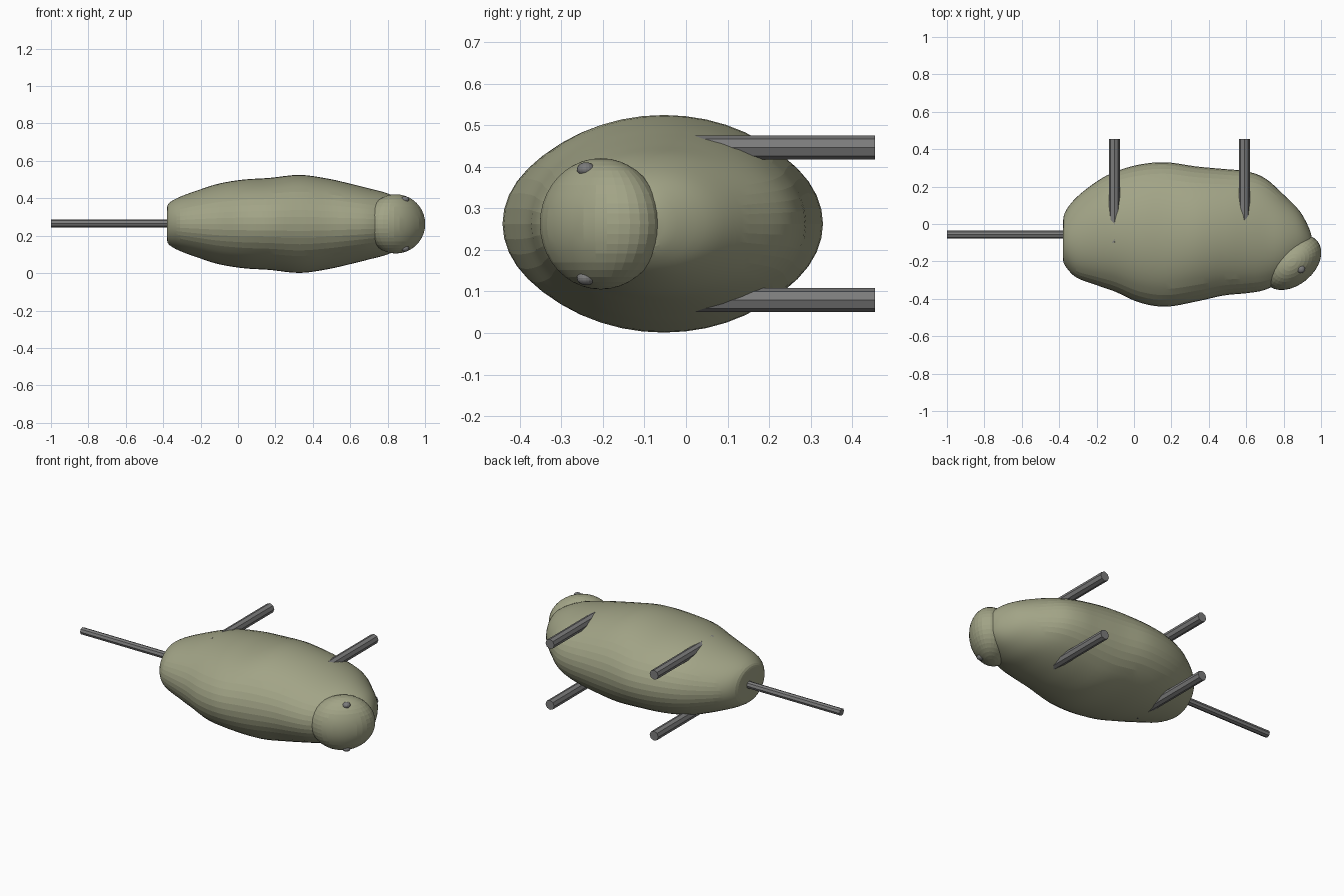
import bpy, bmesh, math
from mathutils import Vector, Matrix

cube = bpy.data.objects.get("Cube")
if cube:
    bpy.data.objects.remove(cube, do_unlink=True)

MID = 0.263  # height of the symmetry plane


def material(name, rgb):
    m = bpy.data.materials.new(name)
    m.use_nodes = True
    m.diffuse_color = (*rgb, 1)
    m.node_tree.nodes["Principled BSDF"].inputs["Base Color"].default_value = (*rgb, 1)
    return m


olive = material("olive", (0.36, 0.37, 0.24))
grey = material("grey", (0.2, 0.2, 0.2))


def finish(name, bm, mat):
    bmesh.ops.recalc_face_normals(bm, faces=bm.faces[:])
    me = bpy.data.meshes.new(name)
    bm.to_mesh(me)
    bm.free()
    me.materials.append(mat)
    ob = bpy.data.objects.new(name, me)
    bpy.context.collection.objects.link(ob)
    return ob


def rod(name, start, end, radius):
    a, b = Vector(start), Vector(end)
    bm = bmesh.new()
    bmesh.ops.create_cone(bm, cap_ends=True, segments=8, radius1=radius,
                          radius2=radius, depth=(b - a).length)
    turn = Vector((0, 0, 1)).rotation_difference(b - a).to_matrix().to_4x4()
    bm.transform(Matrix.Translation((a + b) / 2) @ turn)
    return finish(name, bm, grey)


def ellipsoid(name, centre, radii, angle, mat, u, v):
    bm = bmesh.new()
    bmesh.ops.create_uvsphere(bm, u_segments=u, v_segments=v, radius=1)
    bm.transform(Matrix.Translation(centre) @ Matrix.Rotation(angle, 4, "Z")
                 @ Matrix.Diagonal((*radii, 1)))
    return finish(name, bm, mat)


def spline(p, q, r, s, t):
    return (q * 2 + (r - p) * t + (p * 2 - q * 5 + r * 4 - s) * t * t
            + (q * 3 - p - r * 3 + s) * t ** 3) / 2


# Body: cross-sections as x, underside y, back y, half width
stations = [Vector(s) for s in (
    (-0.38, -0.01, -0.18, 0.075), (-0.37, 0.06, -0.22, 0.11),
    (-0.31, 0.14, -0.285, 0.145), (-0.2, 0.227, -0.327, 0.185),
    (-0.1, 0.28, -0.362, 0.216), (0.03, 0.318, -0.42, 0.237),
    (0.17, 0.33, -0.442, 0.246), (0.33, 0.308, -0.415, 0.262),
    (0.48, 0.294, -0.382, 0.242), (0.6, 0.282, -0.37, 0.215),
    (0.7, 0.245, -0.352, 0.19), (0.8, 0.157, -0.3, 0.163),
    (0.885, 0.07, -0.225, 0.12), (0.935, -0.02, -0.16, 0.07),
    (0.95, -0.07, -0.11, 0.025))]
STEPS, SIDES = 4, 44
sections = []
last = len(stations) - 1
for i in range(last):
    four = [stations[min(max(i + k, 0), last)] for k in (-1, 0, 1, 2)]
    sections += [spline(*four, t / STEPS) for t in range(STEPS)]
sections.append(stations[last])

bm = bmesh.new()
rings = []
for x, low, high, half in sections:
    ring = []
    for k in range(SIDES):
        a = math.tau * k / SIDES
        y = (low + high) / 2 + (low - high) / 2 * math.cos(a)
        ring.append(bm.verts.new((x, y, MID + half * math.sin(a))))
    rings.append(ring)
for r, s in zip(rings, rings[1:]):
    for k in range(SIDES):
        n = (k + 1) % SIDES
        bm.faces.new((r[k], r[n], s[n], s[k]))
bm.faces.new(rings[0])
bm.faces.new(rings[-1])
body = finish("body", bm, olive)

# Head, tilted towards the back
ellipsoid("head", (0.844, -0.205, MID), (0.178, 0.122, 0.158),
          math.radians(40), olive, 32, 20)

# Eyes and legs, mirrored about the middle plane
for side, sign in (("left", 1), ("right", -1)):
    ellipsoid(side + "_eye", (0.893, -0.241, MID + sign * 0.131),
              (0.022, 0.022, 0.017), 0, grey, 16, 10)
    for place, x in (("hind", -0.105), ("front", 0.59)):
        z = MID + sign * 0.184
        rod(f"{side}_{place}_leg", (x, -0.1, z), (x, 0.455, z), 0.029)

# Tail
rod("tail", (-1, -0.057, MID + 0.003), (-0.3, -0.057, MID + 0.003), 0.021)

bpy.ops.object.select_all(action="DESELECT")
for ob in (body, bpy.data.objects["head"]):
    ob.select_set(True)
    bpy.context.view_layer.objects.active = ob
bpy.ops.object.shade_smooth_by_angle(angle=math.radians(8))
